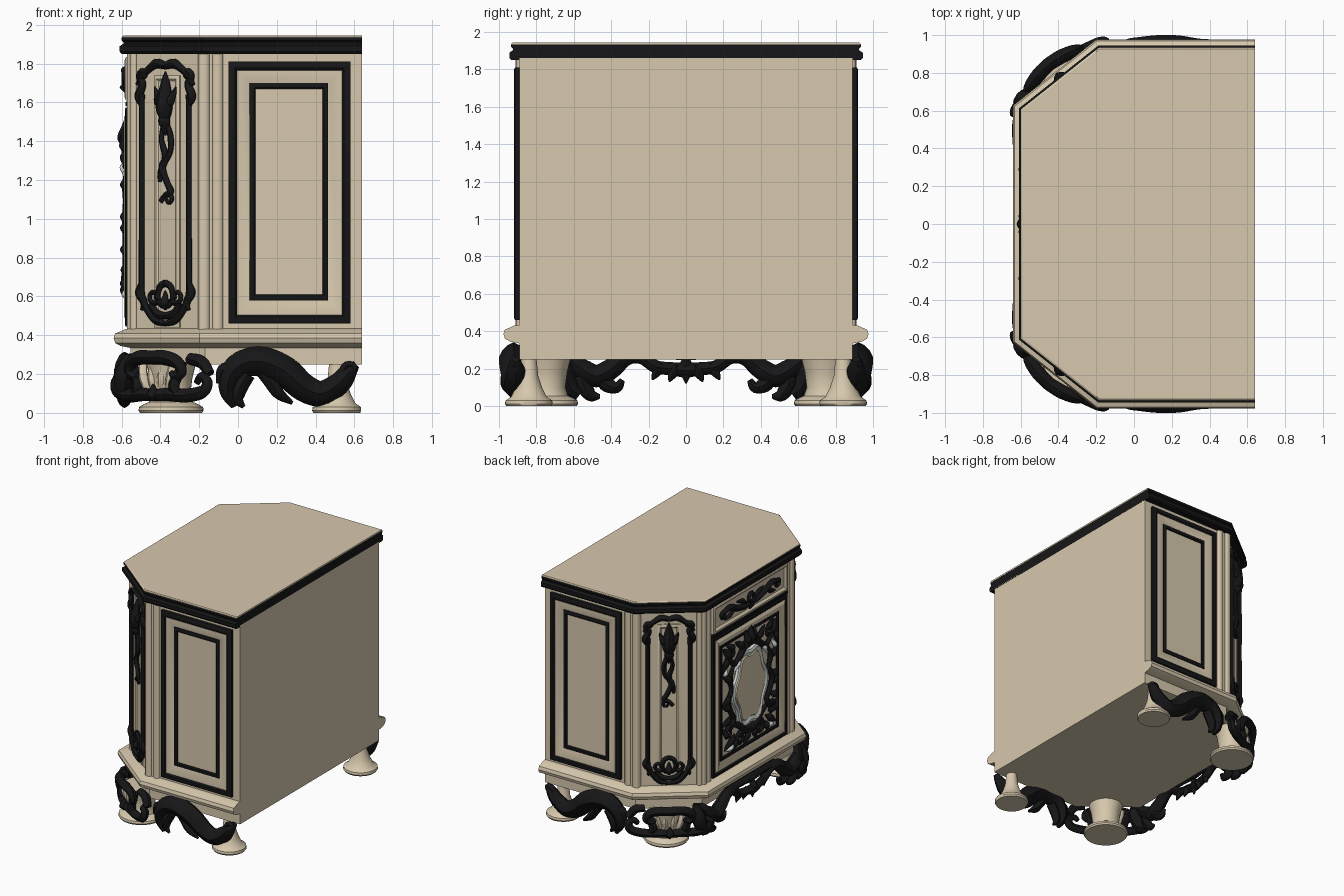
import bpy, bmesh, math
from mathutils import Vector

def material(name, col):
    m = bpy.data.materials.new(name)
    m.diffuse_color = (*col, 1)
    return m

CREAM = material("cream_paint", (0.68, 0.58, 0.42))
BLACK = material("black_lacquer", (0.008, 0.008, 0.009))
PEARL = material("pearl", (0.66, 0.71, 0.68))

# plan of the cabinet: flat back at +x, front at -x, chamfered corners
BACK, FRONT, SIDE = 0.64, -0.555, 0.89
A, B = Vector((-0.17, -SIDE)), Vector((FRONT, -0.585))
cu = (A - B).normalized()
cn = Vector((cu.y, -cu.x))
MID = (A + B) / 2

def plan(d, z):
    xa = A.x + d * (1 + cn.y) / cn.x
    yb = B.y + d * (1 + cn.x) / cn.y
    half = [(BACK, -SIDE - d), (xa, -SIDE - d), (FRONT - d, yb)]
    return [Vector((x, y, z)) for x, y in half] + [Vector((x, -y, z)) for x, y in half[::-1]]

# local faces: (origin, along, outward); only the -y half is built, then mirrored
SIDE_F = (Vector((0, -SIDE)), Vector((1, 0)), Vector((0, -1)))
CORNER = (MID, cu, cn)
FRONT_F = (Vector((FRONT, 0)), Vector((0, -1)), Vector((-1, 0)))

def at(face, u, v, w):
    p = face[0] + face[1] * u + face[2] * w
    return Vector((p.x, p.y, v))

def skin(bm, rings, caps=True):
    vs = [[bm.verts.new(p) for p in r] for r in rings]
    n = len(vs[0])
    for a, b in zip(vs, vs[1:]):
        for i in range(n):
            bm.faces.new((a[i], a[(i + 1) % n], b[(i + 1) % n], b[i]))
    if caps:
        bm.faces.new(vs[0])
        bm.faces.new(vs[-1])

def finish(name, bm, mat, mirror=True, angle=35):
    bmesh.ops.recalc_face_normals(bm, faces=bm.faces)
    me = bpy.data.meshes.new(name)
    bm.to_mesh(me)
    bm.free()
    me.materials.append(mat)
    ob = bpy.data.objects.new(name, me)
    bpy.context.collection.objects.link(ob)
    if mirror:
        m = ob.modifiers.new("Mirror", 'MIRROR')
        m.use_axis = (False, True, False)
    bpy.ops.object.select_all(action='DESELECT')
    ob.select_set(True)
    bpy.context.view_layer.objects.active = ob
    bpy.ops.object.shade_smooth_by_angle(angle=math.radians(angle))
    return ob

def loft(name, rings, mat, mirror=True):
    bm = bmesh.new()
    skin(bm, rings)
    return finish(name, bm, mat, mirror)

def panel(name, face, rect, profile, mat, mirror=True):
    """Mitred rectangle; profile is (inset, height) from outside to centre."""
    u0, u1, v0, v1 = rect
    rings = [[at(face, u, v, h) for u, v in ((u0 + i, v0 + i), (u1 - i, v0 + i), (u1 - i, v1 - i), (u0 + i, v1 - i))]
             for i, h in profile]
    return loft(name, rings, mat, mirror)

def border(name, face, rect, width, h, mat=BLACK, mirror=True):
    u0, u1, v0, v1 = rect
    prof = [(0, 0), (0, h * .8), (width * .25, h), (width * .75, h), (width, h * .7), (width, 0)]
    bm = bmesh.new()
    skin(bm, [[at(face, u, v, k) for u, v in ((u0 + i, v0 + i), (u1 - i, v0 + i), (u1 - i, v1 - i), (u0 + i, v1 - i))]
              for i, k in prof], caps=False)
    return finish(name, bm, mat, mirror)

def spline(pts, n=5):
    pts = [Vector((*p, 0.02)[:4]) if len(p) == 3 else Vector(p) for p in pts]
    q = [2 * pts[0] - pts[1]] + pts + [2 * pts[-1] - pts[-2]]
    out = []
    for a, b, c, d in zip(q, q[1:], q[2:], q[3:]):
        for k in range(n):
            t = k / n
            out.append(0.5 * (2 * b + (c - a) * t + (2 * a - 5 * b + 4 * c - d) * t * t + (3 * b - a - 3 * c + d) * t ** 3))
    return out + [pts[-1]]

def carve(name, face, strokes, mat=BLACK, depth=1.0, mirror=True):
    """Fluted strokes lying on a face; points are (along, height, radius[, outward])."""
    bm = bmesh.new()
    for s in strokes:
        p = spline(s)
        rings = []
        for i, c in enumerate(p):
            t = p[min(i + 1, len(p) - 1)] - p[max(i - 1, 0)]
            l = math.hypot(t.x, t.y) or 1
            nu, nv = -t.y / l, t.x / l
            ring = []
            for k in range(12):
                a = math.tau * k / 12
                r = max(c.z, 0.002) * (0.93 + 0.07 * math.cos(4 * a))
                ring.append(at(face, c.x + nu * r * math.cos(a), c.y + nv * r * math.cos(a),
                               c.w + depth * r * math.sin(a)))
            rings.append(ring)
        skin(bm, rings)
    return finish(name, bm, mat, mirror, 50)

def curl(u, v, R, a0, turns, r, w=0.02, n=9):
    """Scroll end winding inwards, starting at angle a0 (degrees)."""
    return [(u + R * (1 - .75 * i / n) * math.cos(math.radians(a0 + 360 * turns * i / n)),
             v + R * (1 - .75 * i / n) * math.sin(math.radians(a0 + 360 * turns * i / n)),
             r * (1 - .4 * i / n), w) for i in range(n + 1)]

def flip(strokes):
    return strokes + [[(-p[0], *p[1:]) for p in s] for s in strokes]

def leaf(u, v, du, dv, r, w=0.02):
    return [(u, v, r * .3, w), (u + du * .35, v + dv * .35, r, w + .01), (u + du * .75, v + dv * .75, r * .6, w), (u + du, v + dv, .004, w)]

# carcass, base moulding, top
loft("cabinet_body", [plan(0, .25), plan(0, 1.86)], CREAM, False)
loft("base_moulding", [plan(d, z) for d, z in ((0, .335), (.05, .345), (.078, .36), (.086, .385), (.078, .41), (.05, .42), (.03, .43), (0, .435))], CREAM, False)
loft("top_edge", [plan(d, z) for d, z in ((0, 1.85), (.045, 1.85), (.055, 1.862), (.055, 1.89), (.036, 1.902), (.036, 1.912), (.046, 1.92), (.046, 1.934))], BLACK, False)
loft("top_board", [plan(.044, 1.93), plan(.044, 1.938), plan(.036, 1.944)], CREAM, False)

# fluted pilasters at each corner
bm = bmesh.new()
for face, u, r in ((SIDE_F, -.175, .03), (SIDE_F, -.105, .028), (SIDE_F, -.14, .014), (CORNER, .225, .02), (CORNER, -.225, .02),
                   (FRONT_F, .56, .026), (FRONT_F, .505, .022)):
    skin(bm, [[at(face, u + r * math.cos(k * math.tau / 16), z, r * .7 * math.sin(k * math.tau / 16)) for k in range(16)]
              for z in (.42, 1.855)])
finish("corner_pilasters", bm, CREAM)

# side panels
border("side_outer_frame", SIDE_F, (-.05, .58, .46, 1.81), .045, .03)
panel("side_panel", SIDE_F, (-.005, .535, .505, 1.765), [(0, 0), (0, .024), (.02, .024), (.06, .008), (.1, .008)], CREAM)
border("side_inner_frame", SIDE_F, (.06, .465, .58, 1.70), .03, .02)

# corner panels with carved frame, drop and mask
panel("corner_panel", CORNER, (-.085, .085, .44, 1.74), [(0, 0), (0, .008), (.02, .014), (.03, .006)], CREAM)
carve("corner_frame", CORNER, flip([
    [(0, .46, .014), (.07, .48, .02), (.13, .55, .02), (.155, .62, .018), (.155, .9, .017), (.155, 1.3, .017), (.155, 1.58, .017), (.155, 1.64, .02)],
    [(.155, 1.58, .01), (.175, 1.63, .025), (.15, 1.69, .022)] + curl(.145, 1.74, .03, -60, .9, .02),
    [(0, 1.79, .02), (.06, 1.8, .025), (.11, 1.77, .02), (.15, 1.74, .02), (.18, 1.69, .015)],
    [(.155, .68, .01), (.17, .62, .026), (.14, .57, .02), (.155, .53, .01)]]))
carve("corner_drop", CORNER, [
    leaf(0, 1.48, 0, .28, .05), leaf(-.02, 1.56, -.05, .12, .025), leaf(.02, 1.56, .05, .12, .025), leaf(0, 1.55, 0, -.12, .035),
    [(.01, 1.5, .012), (.035, 1.42, .018), (.03, 1.34, .016), (-.02, 1.27, .022), (.01, 1.19, .018), (.035, 1.14, .02), (.0, 1.12, .016), (-.03, 1.09, .014)],
    [(-.01, 1.5, .012), (-.025, 1.41, .015), (0, 1.32, .02), (-.03, 1.24, .018), (-.035, 1.19, .01)],
    curl(.02, 1.1, .03, 90, -.8, .014)])
carve("corner_mask", CORNER, flip([
    [(0, .67, .018), (.035, .65, .018), (.05, .6, .016), (.03, .56, .016), (0, .55, .014)],
    curl(.075, .6, .04, 200, 1.1, .016), [(0, .5, .018), (.05, .51, .022), (.1, .56, .016)]]) + [leaf(0, .53, 0, .1, .025)])

# drawer
border("drawer_rail", FRONT_F, (-.48, .48, 1.58, 1.605), .012, .025, BLACK, False)
panel("drawer_front", FRONT_F, (-.475, .475, 1.61, 1.835), [(0, 0), (0, .022), (.02, .03), (.035, .014), (.05, .014)], CREAM, False)
carve("drawer_handle", FRONT_F, [
    [(0, 1.69, .022), (.08, 1.69, .025), (.17, 1.71, .025), (.26, 1.75, .026), (.33, 1.74, .022)] + curl(.34, 1.72, .03, 30, -.9, .018),
    [(.05, 1.7, .01), (.1, 1.74, .02), (.17, 1.76, .006)], [(.2, 1.72, .01), (.26, 1.69, .02), (.32, 1.67, .006)],
    curl(0, 1.72, .05, 90, -.5, .018, .03), leaf(0, 1.7, 0, -.06, .025)])

# door
door = (-.475, .475, .445, 1.575)
border("door_frame", FRONT_F, door, .03, .028, BLACK, False)
panel("door_panel", FRONT_F, (-.445, .445, .475, 1.545), [(0, 0), (0, .02), (.02, .032), (.04, .03), (.075, .006), (.09, .006)], CREAM, False)
border("door_inner_frame", FRONT_F, (-.375, .375, .545, 1.475), .022, .022, BLACK, False)

def cartouche(s, w):
    ring = []
    for k in range(48):
        a = math.tau * k / 48
        r = s * (1 + .08 * math.cos(6 * a))
        ring.append(at(FRONT_F, .19 * r * math.cos(a), 1.02 + .29 * r * math.sin(a), w))
    return ring

loft("door_cartouche_rim", [cartouche(1.12, 0), cartouche(1.1, .025), cartouche(1.02, .034), cartouche(.92, .02)], PEARL, False)
loft("door_cartouche", [cartouche(.95, .01), cartouche(.9, .028), cartouche(.6, .036), cartouche(.2, .039)], CREAM, False)
carve("door_carving", FRONT_F, [
    [(0, 1.38, .04), (.07, 1.37, .035), (.13, 1.31, .03), (.2, 1.27, .025), (.25, 1.31, .022)] + curl(.24, 1.36, .05, -30, 1, .022),
    leaf(.03, 1.36, .03, .13, .035), leaf(0, 1.36, 0, .16, .04, .025), leaf(.08, 1.36, .11, .08, .03),
    leaf(.26, 1.34, .08, .1, .035), leaf(.3, 1.36, .05, -.12, .03), leaf(.2, 1.4, .1, .05, .028),
    [(.22, 1.25, .015), (.26, 1.17, .028), (.24, 1.08, .022), (.28, .99, .028), (.25, .9, .026), (.21, .83, .024), (.25, .77, .025)] + curl(.27, .74, .05, 110, -1, .022),
    leaf(.25, 1.15, .1, .07, .03), leaf(.27, 1.04, .08, -.08, .03), leaf(.27, .93, .09, .06, .03), leaf(.26, .86, .1, -.05, .03),
    [(0, .67, .035), (.07, .69, .035), (.14, .75, .028), (.2, .78, .02)],
    curl(.12, .64, .055, 120, -1.1, .024), leaf(.2, .7, .13, -.09, .03), leaf(.02, .67, .06, -.1, .03), leaf(.18, .66, .05, -.09, .028), leaf(.3, .7, .05, .1, .025)], depth=.8)
carve("door_leaf_highlights", FRONT_F, [leaf(.3, .6, -.12, .03, .025, .012), leaf(.14, 1.3, .08, -.1, .02, .025), leaf(.33, 1.2, -.04, .09, .02, .01)], PEARL)

# side skirt scrolls
carve("side_skirt_scroll", SIDE_F, [
    [(-.02, .03, .015, .03), (-.055, .11, .04, .03), (-.035, .2, .06, .03), (.03, .255, .07, .03), (.13, .262, .078, .032), (.24, .215, .078, .03),
     (.34, .13, .072, .02), (.43, .1, .066, .02), (.52, .15, .058, .02), (.57, .21, .045, .02), (.61, .25, .02, .02)],
    [(.05, .2, .04, .03), (.01, .13, .04, .03), (0, .07, .03, .03), (.03, .03, .01, .03)],
    [(.1, .24, .03, .03), (.16, .17, .035, .03), (.21, .1, .03, .03), (.28, .05, .01, .02)],
    [(-.03, .22, .04, .03), (-.08, .22, .03, .03), (-.1, .15, .015, .03)], curl(.58, .22, .035, 200, -.8, .025, .03)])

# corner skirt: shell and scrolls above the foot
carve("corner_shell", CORNER, flip([[(u * .6, .08, .022, .06), (u, .17, .026, .09), (u * 1.2, .26, .024, .08)] for u in (.03, .085)]), CREAM)
carve("corner_skirt_scroll", CORNER, flip([
    [(0, .285, .036, .14), (.08, .285, .038, .13), (.15, .26, .036, .11), (.17, .21, .03, .1), (.13, .185, .024, .1), (.1, .21, .015, .1)],
    [(0, .09, .03, .11), (.09, .095, .035, .1), (.19, .09, .036, .08), (.28, .11, .034, .06), (.3, .16, .03, .05), (.26, .185, .025, .05), (.23, .155, .018, .05)],
    [(.17, .26, .02, .08), (.135, .19, .03, .09), (.12, .13, .032, .1), (.16, .08, .02, .09)],
    [(.18, .28, .03, .05), (.25, .26, .035, .03), (.3, .2, .03, .03)]]) + [leaf(0, .06, 0, .09, .03, .12)])

# front skirt
carve("front_skirt_scroll", FRONT_F, [
    [(.66, .3, .03, 0), (.66, .2, .06, .02), (.62, .1, .05, .03), (.57, .06, .03, .03)],
    [(.62, .25, .03, .02), (.56, .2, .055, .03), (.48, .16, .06, .03), (.4, .2, .055, .03), (.32, .26, .045, .03), (.24, .26, .035, .03), (.16, .21, .035, .03), (.08, .2, .035, .04), (0, .19, .04, .045)],
    [(.56, .2, .03, .03), (.55, .12, .04, .03), (.51, .06, .035, .03), (.46, .05, .012, .03)],
    [(.46, .18, .03, .03), (.43, .12, .04, .03), (.37, .1, .03, .03), (.34, .14, .015, .03)],
    leaf(.13, .23, .05, -.09, .03), leaf(.05, .22, .04, -.09, .03), leaf(0, .27, 0, -.15, .035, .04),
    [(0, .28, .035, .03), (.12, .28, .03, .025), (.3, .28, .03, .02)]])

# feet
def foot(name, x, y, prof):
    loft(name, [[Vector((min(x + r * math.cos(k * math.tau / 32), .635), y + r * math.sin(k * math.tau / 32), z)) for k in range(32)]
                for r, z in prof], CREAM)

foot("front_foot", -.345, -.745, ((.16, 0), (.168, .012), (.165, .03), (.14, .045), (.115, .055), (.1, .1), (.11, .18), (.13, .26)))
foot("rear_foot", .51, -.84, ((.12, 0), (.128, .012), (.125, .03), (.095, .05), (.07, .1), (.05, .16), (.04, .26)))
